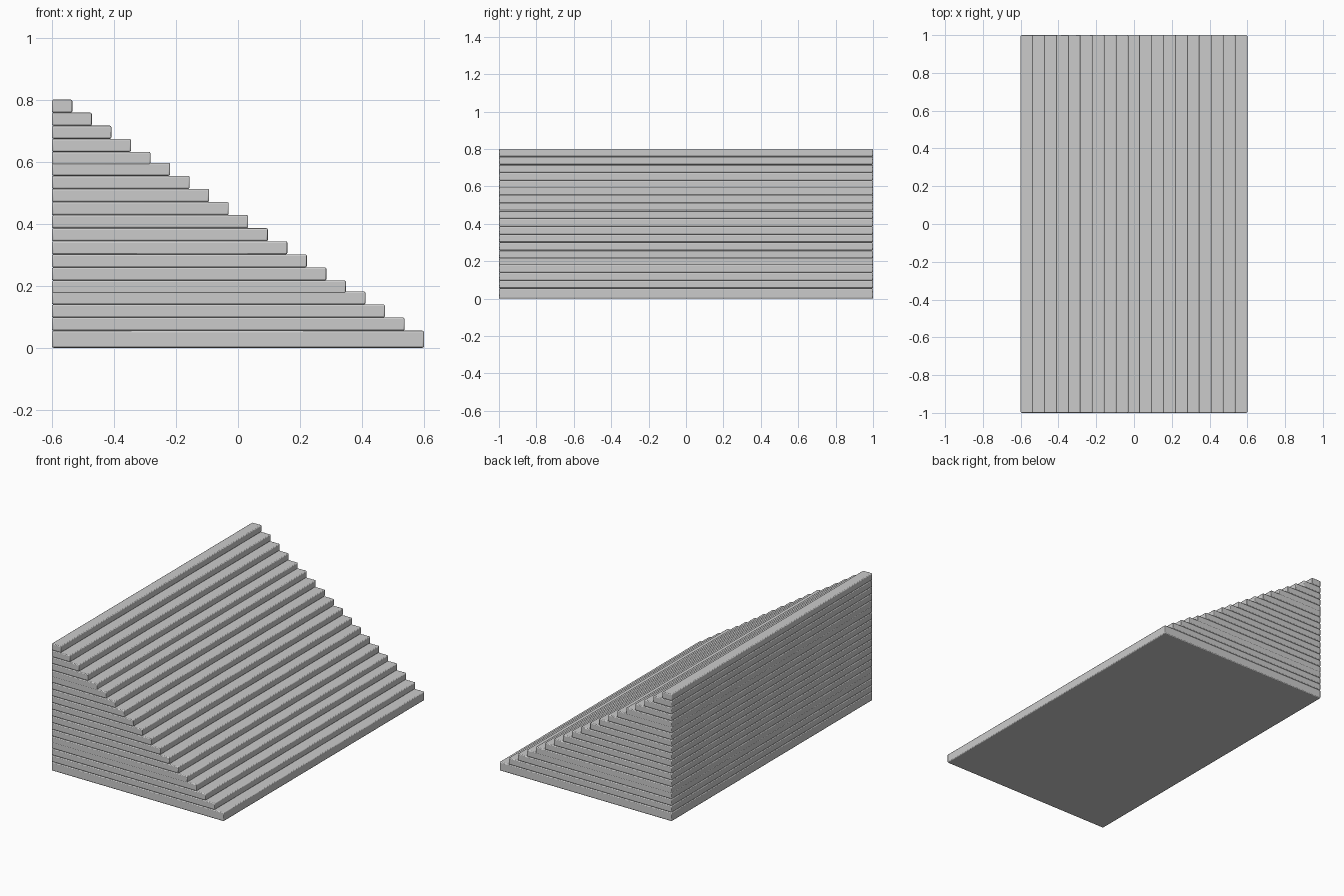
import bpy

if "Cube" in bpy.data.objects:
    bpy.data.objects.remove(bpy.data.objects["Cube"])

# Single grey finish
grey = bpy.data.materials.new("plain_grey")
grey.diffuse_color = (0.6, 0.6, 0.6, 1)
grey.use_nodes = True
grey.node_tree.nodes["Principled BSDF"].inputs["Base Color"].default_value = grey.diffuse_color

LEFT, COUNT, RUN, SLAB = -0.6, 19, 0.063, 0.042


def add_slab(name, right, bottom, top):
    """Full-depth slab with softened edges, flush at the tall back side."""
    bpy.ops.mesh.primitive_cube_add(
        size=1, location=((LEFT + right) / 2, 0, (bottom + top) / 2))
    ob = bpy.context.object
    ob.name = name
    ob.scale = (right - LEFT, 2, top - bottom)
    bpy.ops.object.transform_apply(location=False, rotation=False, scale=True)
    ob.data.materials.append(grey)
    bevel = ob.modifiers.new("soft_edges", 'BEVEL')
    bevel.width = 0.005
    bevel.segments = 2
    bpy.ops.object.shade_smooth_by_angle()
    mod = ob.modifiers.new("clean_shading", 'WEIGHTED_NORMAL')
    mod.keep_sharp = True


# Stepped slabs, thick base first; two of them sit slightly sunk
top = 0.055
for i in range(COUNT):
    if i:
        top += 0.035 if i in (4, 14) else 0.0422
    right = 0.6 - i * RUN
    bottom = 0 if i == 0 else top - SLAB
    add_slab("base_step" if i == 0 else f"step_{i + 1:02d}",
             right, bottom, min(top, 0.8))
